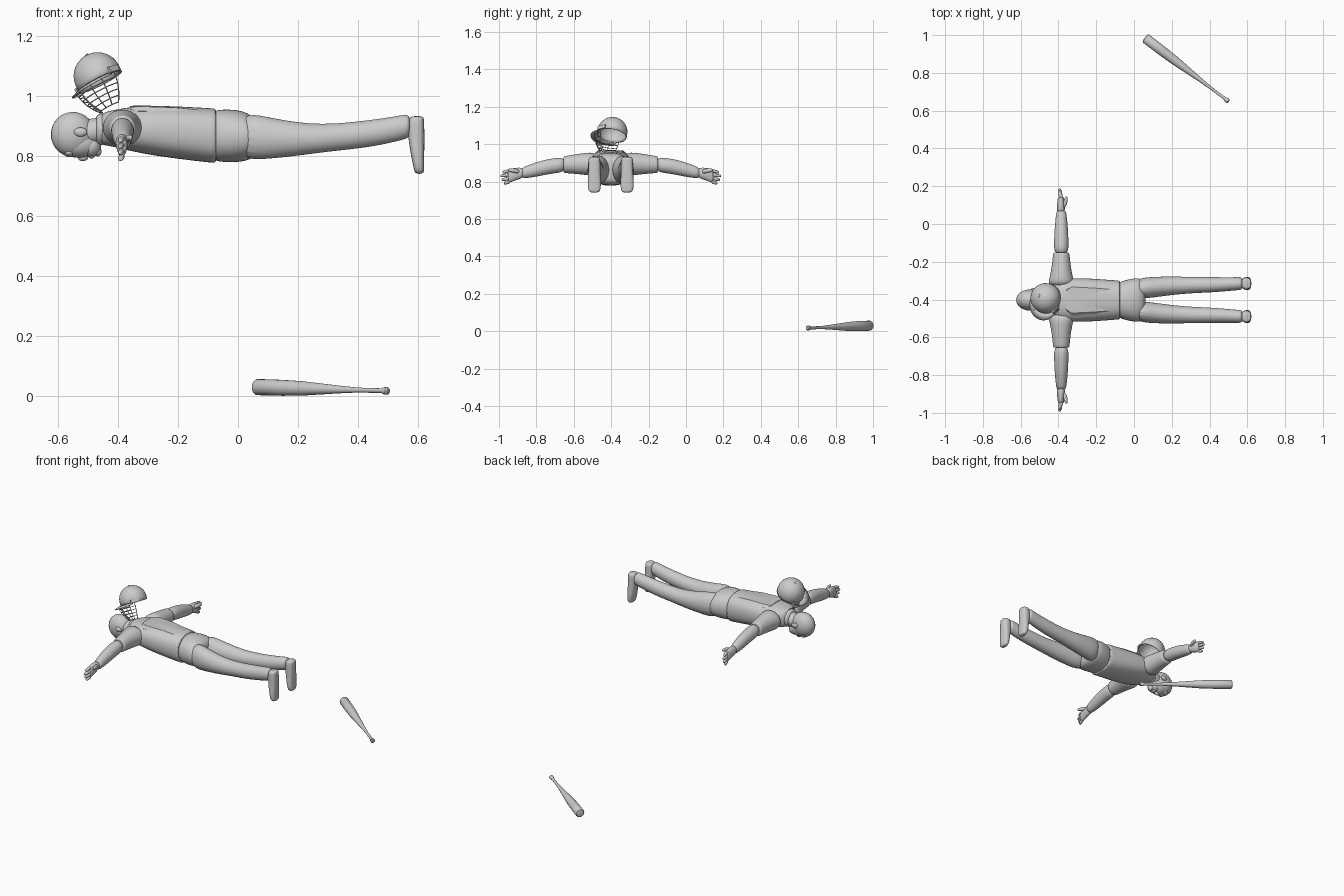
import bpy, bmesh, math
from mathutils import Vector, Matrix

cube = bpy.data.objects.get("Cube")
if cube:
    bpy.data.objects.remove(cube)

grey = bpy.data.materials.new("plain_grey")
grey.use_nodes = True
grey.diffuse_color = (0.6, 0.6, 0.6, 1)
grey.node_tree.nodes["Principled BSDF"].inputs["Base Color"].default_value = (0.6, 0.6, 0.6, 1)

MID = -0.4025  # y of the body's plane of symmetry
X, Y, Z = Vector((1, 0, 0)), Vector((0, 1, 0)), Vector((0, 0, 1))


def finish(name, bm, levels=0, matrix=None):
    bmesh.ops.recalc_face_normals(bm, faces=bm.faces)
    mesh = bpy.data.meshes.new(name)
    bm.to_mesh(mesh)
    bm.free()
    mesh.materials.append(grey)
    obj = bpy.data.objects.new(name, mesh)
    bpy.context.collection.objects.link(obj)
    if matrix:
        obj.matrix_world = matrix
    if levels:
        sub = obj.modifiers.new("smooth", "SUBSURF")
        sub.levels = sub.render_levels = levels
    bpy.ops.object.select_all(action="DESELECT")
    obj.select_set(True)
    bpy.context.view_layer.objects.active = obj
    bpy.ops.object.shade_smooth_by_angle(angle=math.radians(40))
    return obj


def tube(name, sections, u, v, sides=16, power=1.0, levels=2, caps=True):
    """Loft rings of (centre, radius along u, radius along v)."""
    bm = bmesh.new()
    rings = []
    for centre, ru, rv in sections:
        ring = []
        for i in range(sides):
            a = 2 * math.pi * i / sides
            c, s = math.cos(a), math.sin(a)
            c = math.copysign(abs(c) ** power, c)
            s = math.copysign(abs(s) ** power, s)
            ring.append(bm.verts.new(Vector(centre) + u * ru * c + v * rv * s))
        rings.append(ring)
    for r0, r1 in zip(rings, rings[1:]):
        for i in range(sides):
            j = (i + 1) % sides
            bm.faces.new((r0[i], r0[j], r1[j], r1[i]))
    if caps:
        bm.faces.new(rings[0])
        bm.faces.new(rings[-1])
    return finish(name, bm, levels)


def ball(name, centre, radii, matrix=None):
    bm = bmesh.new()
    m = Matrix.Translation(centre) @ Matrix.Diagonal((*radii, 1))
    bmesh.ops.create_uvsphere(bm, u_segments=24, v_segments=16, radius=1, matrix=m)
    return finish(name, bm, 0, matrix)


def wire(name, paths, radius, matrix):
    curve = bpy.data.curves.new(name, "CURVE")
    curve.dimensions = "3D"
    curve.bevel_depth = radius
    curve.bevel_resolution = 1
    for path in paths:
        spline = curve.splines.new("POLY")
        spline.points.add(len(path) - 1)
        for point, co in zip(spline.points, path):
            point.co = (*co, 1)
    curve.materials.append(grey)
    obj = bpy.data.objects.new(name, curve)
    obj.matrix_world = matrix
    bpy.context.collection.objects.link(obj)


# Torso, trousers and neck, lofted along x
def trunk(name, rows, power):
    tube(name, [((x, MID, z), ry, rz) for x, z, ry, rz in rows], Y, Z, 20, power)


trunk("shirt", [(-.462, .888, .05, .05), (-.44, .892, .07, .057), (-.40, .892, .11, .065),
                (-.33, .889, .118, .08), (-.22, .88, .115, .088), (-.085, .868, .104, .092),
                (-.074, .868, .104, .092), (-.072, .868, .08, .07)], .82)
trunk("trouser_seat", [(-.085, .868, .09, .08), (-.07, .868, .1, .088), (0, .867, .118, .09),
                       (.045, .863, .116, .076), (.062, .862, .08, .05)], .9)
trunk("neck", [(-.54, .875, .042, .04), (-.49, .88, .043, .045), (-.44, .89, .05, .045)], 1)
trunk("collar", [(-.476, .886, .05, .05), (-.462, .888, .056, .054), (-.44, .89, .06, .055)], 1)
# Flat panel on the back
tube("back_panel", [((-.36, MID, .945), .06, .022), ((-.33, MID, .95), .085, .019),
                    ((-.21, MID, .947), .078, .018), ((-.13, MID, .94), .07, .017)],
     Y, Z, 8, .6, 0)

# Head, face down
ball("skull", (-.55, MID, .872), (.074, .056, .075))
ball("face", (-.53, MID, .842), (.068, .047, .048))
ball("jaw", (-.49, MID, .832), (.034, .038, .036))
ball("nose", (-.517, MID, .797), (.018, .011, .014))
ball("brow", (-.562, MID, .812), (.02, .036, .016))
ball("lips", (-.488, MID, .8), (.01, .018, .008))
ball("chin", (-.468, MID, .815), (.013, .02, .016))

for side, label in ((-1, "right"), (1, "left")):
    def at(x, off, z):
        return (x, MID + side * off, z)

    ball(label + "_ear", at(-.525, .056, .88), (.022, .009, .015))
    # Leg along x, foot hanging down
    leg = [(0, .058, .867, .058, .085), (.1, .068, .86, .056, .071), (.2, .076, .856, .05, .056),
           (.3, .079, .86, .044, .046), (.42, .081, .872, .041, .046), (.5, .084, .885, .037, .044),
           (.555, .087, .897, .035, .042), (.575, .087, .9, .034, .038)]
    tube(label + "_leg", [(at(x, o, z), ry, rz) for x, o, z, ry, rz in leg], Y, Z, 16)
    foot = [(.934, .597, .022, .026), (.92, .594, .027, .033), (.86, .594, .028, .032),
            (.80, .599, .022, .036), (.76, .603, .018, .035), (.74, .605, .015, .025)]
    tube(label + "_shoe", [(at(x, .0875, z), rx, ry) for z, x, rx, ry in foot], X, Y, 16, .75)
    # Sleeve and forearm along y
    sleeve = [(.07, .893, .078, .062), (.12, .895, .062, .063), (.18, .894, .051, .054),
              (.25, .891, .044, .046), (.253, .891, .04, .042)]
    tube(label + "_sleeve", [(at(-.385, o, z), rx, rz) for o, z, rx, rz in sleeve], X, Z)
    arm = [(.24, .891, .04, .042), (.31, .885, .039, .041), (.38, .87, .036, .041),
           (.44, .854, .03, .035), (.48, .845, .025, .029)]
    tube(label + "_forearm", [(at(-.385, o, z), rx, rz) for o, z, rx, rz in arm], X, Z)
    # Hand with four stacked fingers and a thumb
    palm = [(.46, .848, .024, .027), (.50, .843, .022, .034), (.535, .833, .018, .038),
            (.55, .828, .014, .036)]
    tube(label + "_palm", [(at(-.387, o, z), rx, rz) for o, z, rx, rz in palm], X, Z, 12)
    for f, reach in enumerate((.57, .585, .592, .58)):
        z = .796 + f * .02
        tube(f"{label}_finger_{f + 1}", [(at(-.387, .535, z + .003), .012, .011),
                                         (at(-.39, .565, z - .003), .011, .010),
                                         (at(-.394, reach, z - .006), .008, .008)], X, Z, 8)
    tube(label + "_thumb", [(at(-.375, .485, .852), .014, .014), (at(-.362, .52, .86), .012, .013),
                            (at(-.358, .55, .862), .008, .009)], X, Z, 8)

# Helmet frame: local x is its front, z its top
up = Vector((-.45, .15, .88)).normalized()
front = Vector((-.6, -.8, -.17))
front = (front - up * front.dot(up)).normalized()
across = up.cross(front)
place = Matrix((front, across, up)).transposed().to_4x4()
place.translation = (-.468, -.393, 1.066)


def thicken(obj, amount):
    solid = obj.modifiers.new("thickness", "SOLIDIFY")
    solid.thickness = amount


# Dome with a short skirt, open below
bm = bmesh.new()
profile = [(.08, 0, -.022)] + [(.08 * math.cos(a), 0, .08 * math.sin(a))
                               for a in (math.pi / 2 * k / 10 for k in range(11))]
verts = [bm.verts.new(p) for p in profile]
edges = [bm.edges.new(e) for e in zip(verts, verts[1:])]
bmesh.ops.spin(bm, geom=verts + edges, cent=(0, 0, 0), axis=(0, 0, 1),
               angle=2 * math.pi, steps=32)
bmesh.ops.remove_doubles(bm, verts=bm.verts, dist=.0005)
thicken(finish("helmet_dome", bm, 0, place), .004)
ball("helmet_button", (0, 0, .08), (.007, .007, .004), place)

# Crescent brim
bm = bmesh.new()
rows = []
for k in range(17):
    a = math.radians(-72 + 9 * k)
    width = .04 * math.cos(a * 1.2) ** .6 if abs(k - 8) < 8 else .003
    rows.append([bm.verts.new((r * math.cos(a), r * math.sin(a), z))
                 for r, z in ((.078, -.016), (.08 + width, -.022 - width * .2))])
for a, b in zip(rows, rows[1:]):
    bm.faces.new((a[0], a[1], b[1], b[0]))
thicken(finish("helmet_brim", bm, 0, place), .004)

# Side clips
for s in (-1, 1):
    bm = bmesh.new()
    bmesh.ops.create_cube(bm, size=1, matrix=Matrix.Translation((.01, s * .081, -.01))
                          @ Matrix.Diagonal((.05, .008, .02, 1)))
    finish("helmet_clip_" + ("left" if s > 0 else "right"), bm, 0, place)


# Wire face cage, narrowing toward the chin
def cage_point(angle, t):
    r = .08 * (1 - .5 * t * t)
    return (.015 + r * math.cos(angle), r * math.sin(angle), -.02 - .095 * t)


hoops = [[cage_point(math.radians(a), t) for a in range(-90, 91, 15)]
         for t in (.2, .4, .6, .8, 1)]
uprights = [[cage_point(math.radians(a), k / 8) for k in range(9)]
            for a in (-90, -50, -18, 18, 50, 90)]
wire("face_cage", hoops + uprights, .002, place)

# Bat lying on the ground, from barrel to knob
start, end = Vector((.06, .984, .03)), Vector((.502, .648, .017))
along = (end - start).normalized()
flat = along.cross(Z).normalized()
shape = [(-.006, .012), (-.002, .022), (.01, .027), (.2, .0265), (.35, .024), (.5, .018),
         (.65, .012), (.78, .008), (.95, .008), (.965, .012), (.99, .013), (1, .008)]
tube("bat", [(start.lerp(end, t), r, r) for t, r in shape], flat, flat.cross(along), 20, 1, 0)
